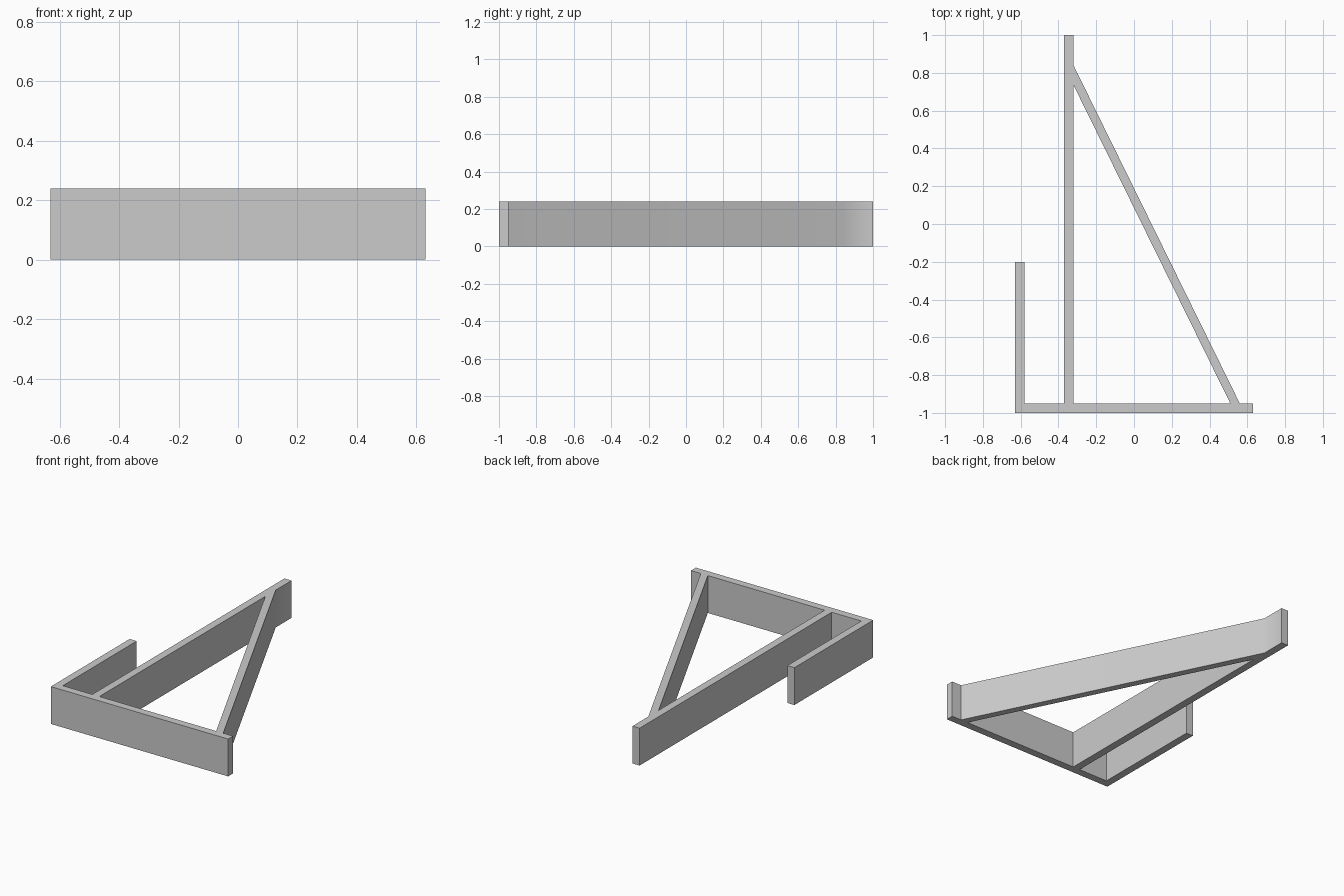
import bpy, bmesh, math

if "Cube" in bpy.data.objects:
    bpy.data.objects.remove(bpy.data.objects["Cube"], do_unlink=True)

HEIGHT = 0.24

# Plain grey finish
grey = bpy.data.materials.new("plain grey")
grey.use_nodes = True
colour = (0.6, 0.6, 0.6, 1)
grey.diffuse_color = colour
grey.node_tree.nodes["Principled BSDF"].inputs["Base Color"].default_value = colour

# Plan outline: front bar, short arm, long upright and diagonal brace
outline = [(-0.63, -1), (0.63, -1), (0.63, -0.95), (0.56, -0.95),
           (-0.32, 0.84), (-0.32, 1), (-0.37, 1), (-0.37, -0.95),
           (-0.58, -0.95), (-0.58, -0.2), (-0.63, -0.2)]
# Triangular opening between the upright, the brace and the front bar
opening = [(-0.32, 0.735), (-0.32, -0.95), (0.51, -0.95)]

plan = bpy.data.curves.new("frame_plan", "CURVE")
plan.dimensions = "2D"
plan.fill_mode = "BOTH"
plan.extrude = HEIGHT / 2
for points in (outline, opening):
    spline = plan.splines.new("POLY")
    spline.points.add(len(points) - 1)
    for point, (x, y) in zip(spline.points, points):
        point.co = (x, y, 0, 1)
    spline.use_cyclic_u = True

# Turn the extruded plan into one welded solid standing on the ground
helper = bpy.data.objects.new("frame_plan", plan)
bpy.context.collection.objects.link(helper)
bpy.context.view_layer.update()
depsgraph = bpy.context.evaluated_depsgraph_get()
mesh = bpy.data.meshes.new_from_object(helper.evaluated_get(depsgraph))
bpy.data.objects.remove(helper, do_unlink=True)

bm = bmesh.new()
bm.from_mesh(mesh)
bmesh.ops.remove_doubles(bm, verts=bm.verts, dist=0.0005)
bmesh.ops.translate(bm, verts=bm.verts, vec=(0, 0, HEIGHT / 2))
bmesh.ops.dissolve_limit(bm, angle_limit=math.radians(1), verts=bm.verts, edges=bm.edges)
bmesh.ops.recalc_face_normals(bm, faces=bm.faces)
bm.to_mesh(mesh)
bm.free()

mesh.materials.clear()
mesh.materials.append(grey)
frame = bpy.data.objects.new("braced_frame", mesh)
bpy.context.collection.objects.link(frame)

# Soften only the shallow bend where the brace meets the upright
bpy.ops.object.select_all(action="DESELECT")
frame.select_set(True)
bpy.context.view_layer.objects.active = frame
bpy.ops.object.shade_smooth_by_angle(angle=math.radians(30))
weighted = frame.modifiers.new("weighted normals", "WEIGHTED_NORMAL")
weighted.keep_sharp = True
